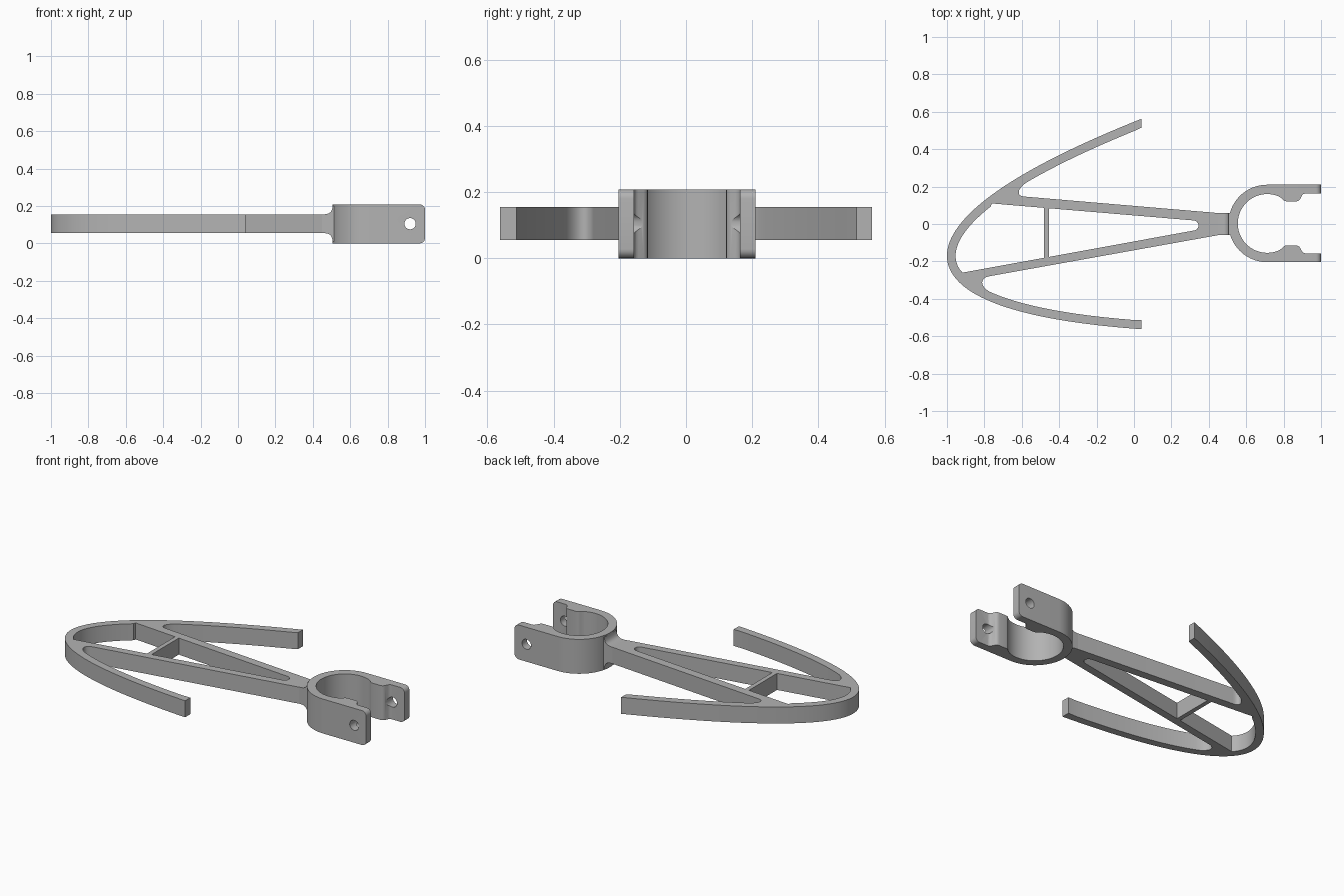
import bpy, bmesh, math
from mathutils import Vector

cube = bpy.data.objects.get("Cube")
if cube:
    bpy.data.objects.remove(cube, do_unlink=True)

GREY = (0.45, 0.45, 0.45, 1)
mat = bpy.data.materials.new("plain_grey")
mat.use_nodes = True
mat.diffuse_color = GREY
mat.node_tree.nodes["Principled BSDF"].inputs["Base Color"].default_value = GREY


def activate(obj):
    bpy.ops.object.select_all(action='DESELECT')
    obj.select_set(True)
    bpy.context.view_layer.objects.active = obj


def slab(name, loops, z0, z1):
    """Extruded flat outline; loops after the first are holes."""
    curve = bpy.data.curves.new(name, 'CURVE')
    curve.dimensions = '2D'
    curve.fill_mode = 'BOTH'
    curve.extrude = (z1 - z0) / 2
    for pts in loops:
        sp = curve.splines.new('POLY')
        sp.points.add(len(pts) - 1)
        for p, q in zip(sp.points, pts):
            p.co = (q[0], q[1], 0, 1)
        sp.use_cyclic_u = True
    obj = bpy.data.objects.new(name, curve)
    bpy.context.collection.objects.link(obj)
    activate(obj)
    bpy.ops.object.convert(target='MESH')
    obj = bpy.context.object
    obj.data.name = name
    bm = bmesh.new()
    bm.from_mesh(obj.data)
    bmesh.ops.remove_doubles(bm, verts=bm.verts, dist=0.0005)
    bmesh.ops.translate(bm, verts=bm.verts, vec=(0, 0, (z0 + z1) / 2))
    bmesh.ops.recalc_face_normals(bm, faces=bm.faces)
    bm.to_mesh(obj.data)
    bm.free()
    obj.data.materials.clear()
    obj.data.materials.append(mat)
    return obj


def smooth(obj):
    activate(obj)
    bpy.ops.object.shade_smooth_by_angle(angle=math.radians(30))


def bezier(a, b, c, d, n=10):
    a, b, c, d = map(Vector, (a, b, c, d))
    return [a * (1 - t) ** 3 + b * 3 * t * (1 - t) ** 2 + c * 3 * t * t * (1 - t) + d * t ** 3
            for t in (i / n for i in range(n + 1))]


def arc(cx, cy, r, a0, a1, n):
    return [Vector((cx + r * math.cos(math.radians(a0 + (a1 - a0) * i / n)),
                    cy + r * math.sin(math.radians(a0 + (a1 - a0) * i / n)))) for i in range(n + 1)]


# Bow: skewed parabola-like outline, with an inner line at constant thickness
def bow(t):
    u = 0.85 * t * t + 0.15 * t ** 4
    return Vector((-1 + 1.04 * u, -0.17 + 0.17 * u + 0.5625 * t))


def bow_inner(t):
    d = (bow(t + 0.001) - bow(t - 0.001)).normalized()
    return bow(t) + Vector((d.y, -d.x)) * 0.046


N = 40
steps = [1 - i / N for i in range(2 * N + 1)]
outer = [bow(t) for t in steps]
inner = [bow_inner(t) for t in steps]
END = 0.04


# Spoke edges as straight lines
def line(x0, y0, x1, y1):
    return lambda x: Vector((x, y0 + (x - x0) * (y1 - y0) / (x1 - x0)))


up_out = line(-0.59, 0.147, 0.48, 0.056)
up_in = line(-0.762, 0.11, 0.32, 0.019)
low_out = line(-0.783, -0.281, 0.47, -0.056)
low_in = line(-0.917, -0.26, 0.32, -0.035)

upper = [p for p in inner if -0.6 < p.x < END - 0.005 and p.y > 0]
lower = [p for p in inner if -0.775 < p.x < END - 0.005 and p.y < 0]
NECK = 0.45
outline = outer + [Vector((END, -0.512))] + lower[::-1]
outline += bezier(lower[0], lower[0] + Vector((-0.05, 0.03)), (-0.825, -0.29), low_out(-0.775))[1:]
outline += [low_out(NECK), up_out(NECK)]
outline += bezier(up_out(-0.585), (-0.635, 0.15), upper[-1] + Vector((-0.045, -0.03)), upper[-1])[:-1]
outline += upper[::-1] + [Vector((END, 0.515))]

# Two window openings separated by the thin crossbar
back_cell = [up_in(-0.482), up_in(-0.762)]
back_cell += [p for p in inner if -0.25 < p.y < 0.1 and p.x < -0.7]
back_cell += [low_in(-0.917), low_in(-0.482)]
front_cell = [up_in(-0.455), low_in(-0.455), low_in(0.315)]
front_cell += bezier(low_in(0.32), (0.353, -0.03), (0.353, 0.014), up_in(0.32))
smooth(slab("bow_frame", [outline, back_cell, front_cell], 0.055, 0.155))

# Neck flaring up and down into the clamp
W, MID = 0.058, 0.105
flare = bezier((NECK, 0.05), (0.49, 0.05), (0.502, 0.06), (0.506, 0.095))
prof = flare + [Vector((0.53, 0.095))]
prof += [Vector((p.x, -p.y)) for p in reversed(prof)]
neck = slab("neck", [prof], -W, W)
for v in neck.data.vertices:
    v.co = (v.co.x, -v.co.z, v.co.y + MID)
smooth(neck)

# Open clamp: ring with two parallel jaws, each with an inner lip
CX, CY, R, BORE, TOP = 0.712, 0.003, 0.207, 0.157, 0.208
half = arc(0, 0, R, 180, 90, 24) + [Vector((1 - CX, R)), Vector((1 - CX, 0.16))]
half += bezier((0.205, 0.16), (0.175, 0.16), (0.187, 0.118), (0.155, 0.118), 8)
half += bezier((0.105, 0.118), (0.085, 0.118), (0.085, 0.131), (0.067, 0.142), 6)
half += arc(0, 0, BORE, 64, 180, 30)
n_out = 25
mirror = [Vector((p.x, -p.y)) for p in half]
loop = half[:-1] + [half[-1]] + mirror[::-1][1:-1]
loop = [Vector((p.x + CX, p.y + CY)) for p in loop]
clamp = slab("clamp", [loop], 0, TOP)

# Rounded corners at the jaw tips
bm = bmesh.new()
bm.from_mesh(clamp.data)
bmesh.ops.dissolve_limit(bm, angle_limit=0.01, verts=bm.verts, edges=bm.edges)
tips = [e for e in bm.edges if all(v.co.x > 0.999 for v in e.verts)
        and abs(e.verts[0].co.z - e.verts[1].co.z) < 0.001]
bmesh.ops.bevel(bm, geom=tips, offset=0.028, segments=6, profile=0.5, affect='EDGES')
bm.to_mesh(clamp.data)
bm.free()

# Bolt hole through both jaws
bpy.ops.mesh.primitive_cylinder_add(vertices=32, radius=0.03, depth=0.6,
                                    location=(0.92, 0, MID), rotation=(math.pi / 2, 0, 0))
drill = bpy.context.object
drill.name = "bolt_hole_cutter"
drill.data.materials.append(mat)
mod = clamp.modifiers.new("bolt_hole", 'BOOLEAN')
mod.operation = 'DIFFERENCE'
mod.solver = 'EXACT'
mod.object = drill
activate(clamp)
bpy.ops.object.modifier_apply(modifier=mod.name)
bpy.data.objects.remove(drill, do_unlink=True)
smooth(clamp)
